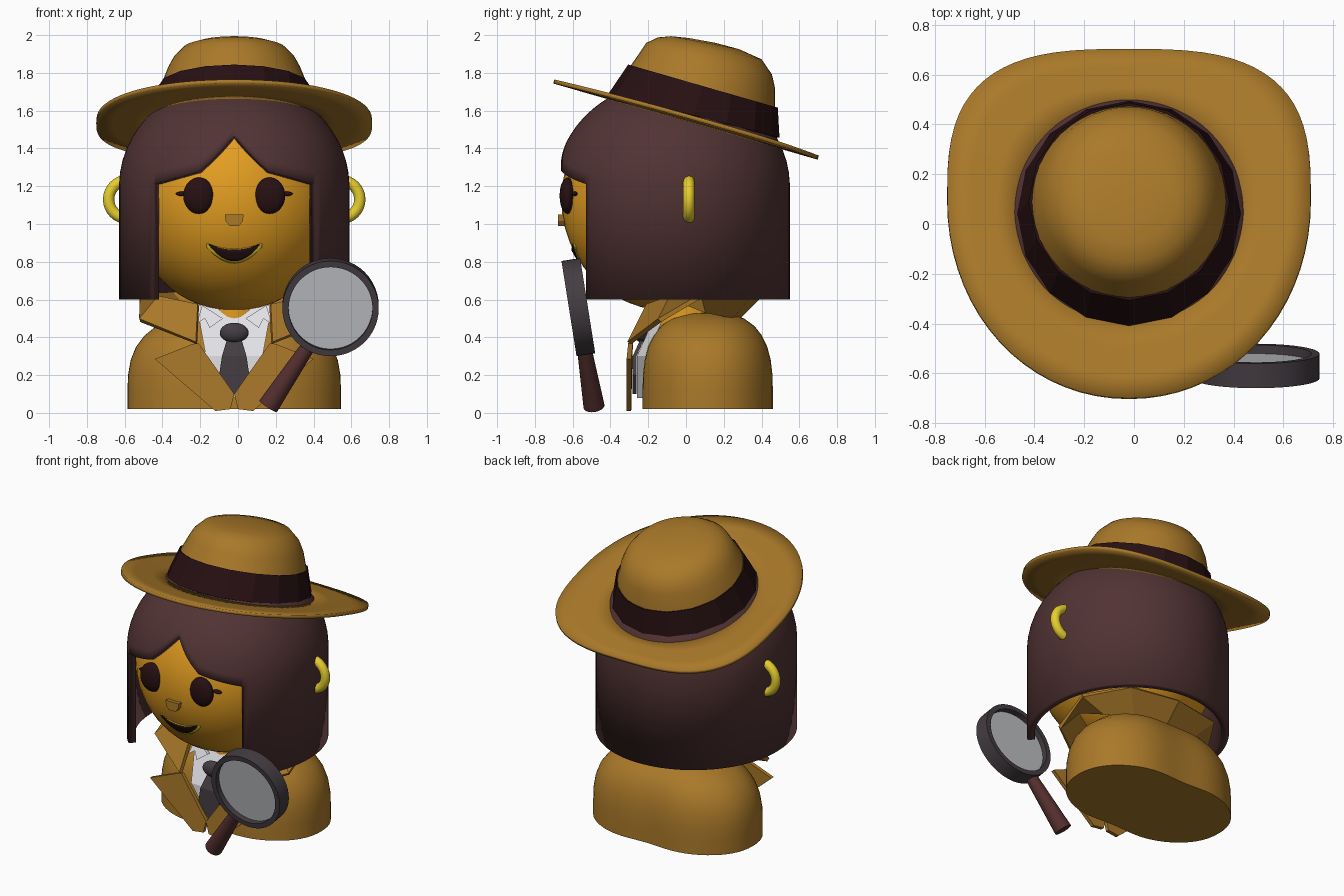
import bpy, bmesh
from math import sin, cos, pi, radians, asin, sqrt, copysign
from mathutils import Vector

if "Cube" in bpy.data.objects:
    bpy.data.objects.remove(bpy.data.objects["Cube"])
CX = -0.02  # middle of the figure


def material(name, rgb):
    m = bpy.data.materials.new(name)
    m.use_nodes = True
    m.diffuse_color = (*rgb, 1)
    m.node_tree.nodes["Principled BSDF"].inputs["Base Color"].default_value = (*rgb, 1)
    return m


TAN = material("tan cloth", (.40, .19, .022))
SKIN = material("orange skin", (.77, .34, .015))
YELLOW = material("yellow", (.80, .62, .028))
HAIR = material("brown hair", (.084, .033, .034))
DARK = material("dark maroon", (.020, .005, .006))
GREY = material("charcoal", (.058, .046, .054))
WHITE = material("white cloth", (.83, .83, .87))
LENS = material("grey lens", (.52, .53, .55))
WOOD = material("red brown handle", (.09, .028, .028))


def finish(ob, mat, smooth=True):
    ob.data.materials.append(mat)
    if smooth:
        bpy.ops.object.select_all(action='DESELECT')
        ob.select_set(True)
        bpy.context.view_layer.objects.active = ob
        bpy.ops.object.shade_smooth_by_angle(angle=radians(35))
    return ob


def mesh(name, verts, faces, mat, smooth=True, thick=0, offset=-1):
    bm = bmesh.new()
    vs = [bm.verts.new(v) for v in verts]
    for f in faces:
        bm.faces.new([vs[i] for i in f])
    bmesh.ops.remove_doubles(bm, verts=bm.verts, dist=1e-5)
    me = bpy.data.meshes.new(name)
    bm.to_mesh(me)
    bm.free()
    ob = bpy.data.objects.new(name, me)
    bpy.context.collection.objects.link(ob)
    finish(ob, mat, smooth)
    if thick:
        s = ob.modifiers.new("thickness", 'SOLIDIFY')
        s.thickness, s.offset = thick, offset
    return ob


def loft(name, rings, mat, closed=True, caps=False, **kw):
    n, verts = len(rings[0]), [v for r in rings for v in r]
    faces = [(j*n+i, j*n+(i+1) % n, (j+1)*n+(i+1) % n, (j+1)*n+i)
             for j in range(len(rings)-1) for i in range(n if closed else n-1)]
    if caps:
        faces += [tuple(range(n))[::-1], tuple(range(len(verts)-n, len(verts)))]
    return mesh(name, verts, faces, mat, **kw)


def oval(t, rx, ry, p=2):
    c, s = cos(t), sin(t)
    return copysign(rx*abs(c)**(2/p), c), copysign(ry*abs(s)**(2/p), s)


def ball(name, loc, scale, mat):
    bpy.ops.mesh.primitive_uv_sphere_add(segments=48, ring_count=24, radius=1, location=loc)
    ob = bpy.context.object
    ob.name, ob.scale = name, scale
    return finish(ob, mat)


def plate(name, pts, mat, depth, front):
    """Thin slab from an x-z outline; front gives y at (x, z)."""
    n = len(pts)
    vs = [(x, front(x, z)+d, z) for d in (0, depth) for x, z in pts]
    fs = [tuple(range(n)), tuple(range(2*n-1, n-1, -1))]
    fs += [(i, i+n, (i+1) % n+n, (i+1) % n) for i in range(n)]
    return mesh(name, vs, fs, mat, smooth=False)


# Head and neck
HC, HR = Vector((CX, -.09, 1.13)), (.56, .57, .59)
ball("head", HC, HR, SKIN)
bpy.ops.mesh.primitive_cylinder_add(radius=.17, depth=.2, location=(CX, 0, .54))
bpy.context.object.name = "neck"
finish(bpy.context.object, SKIN)


def face_y(x, z):
    q = 1-((x-HC.x)/HR[0])**2-((z-HC.z)/HR[2])**2
    return HC.y-HR[1]*sqrt(max(q, 0))


# Eyes, lashes and ears
for side, s in (("left", 1), ("right", -1)):
    x = CX+s*.187
    ball(side+"_eye", (x, face_y(x, 1.15), 1.15), (.083, .042, .096), DARK)
    xl = CX+s*.275
    ball(side+"_lash", (xl, face_y(xl, 1.16)-.003, 1.16), (.035, .015, .012), DARK)
    bpy.ops.mesh.primitive_torus_add(major_radius=.1, minor_radius=.03, major_segments=32,
                                     location=(CX+s*.565, .015, 1.13), rotation=(pi/2, 0, 0))
    bpy.context.object.name = side+"_ear"
    finish(bpy.context.object, YELLOW)

# Nose
plate("nose", [(CX-.05, 1.05), (CX-.045, 1.015), (CX-.025, .99), (CX+.025, .99),
               (CX+.045, 1.015), (CX+.05, 1.05)], TAN, .04, lambda x, z: -.678)

# Smile: yellow lip behind a dark opening
for name, mat, w, grow, lift in (("lip", YELLOW, .148, .011, .004), ("mouth", DARK, .135, 0, .009)):
    ts = [i/12-1 for i in range(25)]
    rows = []
    for k in range(5):
        row = []
        for t in ts:
            lo, hi = .803-grow+.087*t*t, .862+grow*.4+.03*t*t
            x, z = CX+w*t, lo+(hi-lo)*k/4
            row.append((x, face_y(x, z)-lift, z))
        rows.append(row)
    loft(name, rows, mat, closed=False, thick=.008)

# Hair: domed shell with a notched fringe and an open front
HALF = radians(43.4)


def hair_point(t, z):
    r = sqrt(max(0, 1-((z-1.2)/.56)**2)) if z > 1.2 else 1
    x, y = oval(t, .61*r, .62*r, 2.15 if sin(t) < 0 else 2)
    return CX+x, y-.07, z


def fringe(t):
    a = abs(t+pi/2)
    if a >= HALF-1e-6:
        return 1.212
    x = .61*sin(a)
    if x > .17:
        return 1.212+.07*(.42-x)/.25 if x < .42 else 1.212
    return 1.29+.185*(1-x/.17)**1.2


front = [-pi/2-HALF+2*HALF*i/48 for i in range(49)]
around = [-pi/2+HALF+(2*pi-2*HALF)*i/72 for i in range(73)]
cols = front+around[1:-1]
rows = []
for k in range(15):
    row = []
    for t in cols:
        p0 = asin((fringe(t)-1.2)/.56)
        row.append(hair_point(t, 1.2+.56*sin(p0+(pi/2-p0)*k/14)))
    rows.append(row)
n = len(cols)
verts = [v for r in rows for v in r]
faces = [(j*n+i, j*n+(i+1) % n, (j+1)*n+(i+1) % n, (j+1)*n+i) for j in range(13) for i in range(n)]
verts.append((CX, -.07, 1.76))
faces += [(13*n+i, 13*n+(i+1) % n, len(verts)-1) for i in range(n)]
base, m = len(verts), len(around)
verts += [hair_point(t, z) for z in (.6, 1.212) for t in around]
faces += [(base+i, base+i+1, base+m+i+1, base+m+i) for i in range(m-1)]
used = sorted({i for f in faces for i in f})
remap = {v: k for k, v in enumerate(used)}
mesh("hair", [verts[i] for i in used], [[remap[i] for i in f] for f in faces], HAIR, thick=.045)


# Hat: tilted rings of (centre y, centre z, x radius, y radius, slope)
def tilted(ring, n, grow=0):
    cy, cz, rx, ry, slope = ring
    out = []
    for i in range(n):
        x, y = oval(2*pi*i/n, rx+grow, ry+grow)
        out.append((CX+x, cy+y, cz+slope*y))
    return out


CROWN = [(.043, 1.575, .435, .438, -.26), (.09, 1.73, .388, .382, -.288),
         (.115, 1.82, .352, .355, -.265), (.122, 1.875, .322, .333, -.25),
         (.125, 1.93, .27, .275, -.21), (.10, 1.96, .19, .18, -.19), (.085, 1.972, .07, .07, -.18)]
loft("hat_crown", [tilted(r, 48) for r in CROWN], TAN, caps=True)
loft("hat_band", [tilted(r, 16, .014) for r in CROWN[:2]], DARK, smooth=False, thick=.012)
brim = []
for k in (0, .35, .7, 1):
    ring = []
    for i in range(72):
        t = 2*pi*i/72
        xi, yi = oval(t, .43, .43)
        xo, yo = oval(t, .73, .6 if sin(t) > 0 else .8, 3 if sin(t) > 0 else 2.05)
        x, y = xi+(xo-xi)*k, (yi+.04)*(1-k)+(yo+.1)*k
        ring.append((CX+x, y, 1.553-.288*y+.02*k*cos(t)**2))
    brim.append(ring)
loft("hat_brim", brim[::-1], TAN, thick=.022, offset=0)

# Body: rounded bean-shaped bust
body = []
for z, s in ((.02, 1), (.12, 1), (.2, .995), (.28, .97), (.35, .92), (.41, .84),
             (.46, .73), (.5, .57), (.525, .36), (.533, .1)):
    ring = []
    for i in range(64):
        x, y = oval(2*pi*i/64, .565*s, .375*s, 2.2)
        ring.append((CX+x, .115+y*(1-.1*2.718**(-(x/.2)**2)), z))
    body.append(ring)
loft("body", body, TAN, caps=True)


# Shirt, tie and coat front, all following one chest slope
def chest(offset):
    return lambda x, z: -.29+.45*max(0, z-.3)+offset


def shape(pts, s=1):
    return [(CX+s*x, z) for x, z in pts][::s]


def both(pts):
    return shape(pts+[(-x, z) for x, z in pts[::-1] if x])


plate("shirt_lower", both([(0, .08), (.15, .3)]), WHITE, .05, chest(.03))
plate("shirt_upper", both([(.15, .3), (.2, .57)]), WHITE, .05, chest(.03))
plate("tie", both([(0, .1), (.08, .2), (.065, .3)]), GREY, .02, chest(.008))
plate("tie_top", both([(.065, .3), (.035, .4)]), GREY, .02, chest(.008))
ball("tie_knot", (CX, -.235, .425), (.076, .04, .052), GREY)
for side, s in (("left", 1), ("right", -1)):
    plate(side+"_shirt_collar", shape([(.06, .5), (.13, .45), (.155, .5), (.2, .47),
                                       (.17, .57)], s), WHITE, .02, chest(-.01))
    plate(side+"_lapel", shape([(0, .1), (.02, .02), (.1, .01), (.42, .285), (.22, .365),
                                (.19, .37)], s), TAN, .025, lambda x, z: -.315+.1*max(0, z-.28))
    outer = [(.2, -.3, .37), (.5, -.14, .49), (.5, .08, .62), (.33, .34, .63), (0, .4, .63)]
    inner = [(.19, -.2, .57), (.4, -.08, .61), (.35, .1, .54), (.22, .24, .51), (0, .27, .5)]
    rows = [[(CX+s*x, y, z) for x, y, z in r] for r in (outer, inner)]
    loft(side+"_coat_collar", rows[::s], TAN, closed=False, smooth=False, thick=.025, offset=0)

# Magnifying glass
GC, TILT = Vector((.49, -.57, .56)), radians(99)
prof = [(.255, -.05), (.255, .05), (.222, .05), (.222, -.05), (.255, -.05)]
rim = loft("glass_rim", [[(r*cos(2*pi*i/48), r*sin(2*pi*i/48), h) for i in range(48)]
                         for r, h in prof], GREY)
rim.location, rim.rotation_euler = GC, (TILT, 0, 0)
bpy.ops.mesh.primitive_cylinder_add(vertices=48, radius=.225, depth=.03, location=GC,
                                    rotation=(TILT, 0, 0))
bpy.context.object.name = "glass_lens"
finish(bpy.context.object, LENS)
top, end = Vector((.37, -.54, .35)), Vector((.16, -.487, .035))
bpy.ops.mesh.primitive_cone_add(vertices=24, radius1=.056, radius2=.038, depth=(top-end).length,
                                location=(top+end)/2,
                                rotation=(top-end).to_track_quat('Z', 'Y').to_euler())
bpy.context.object.name = "glass_handle"
finish(bpy.context.object, WOOD)
